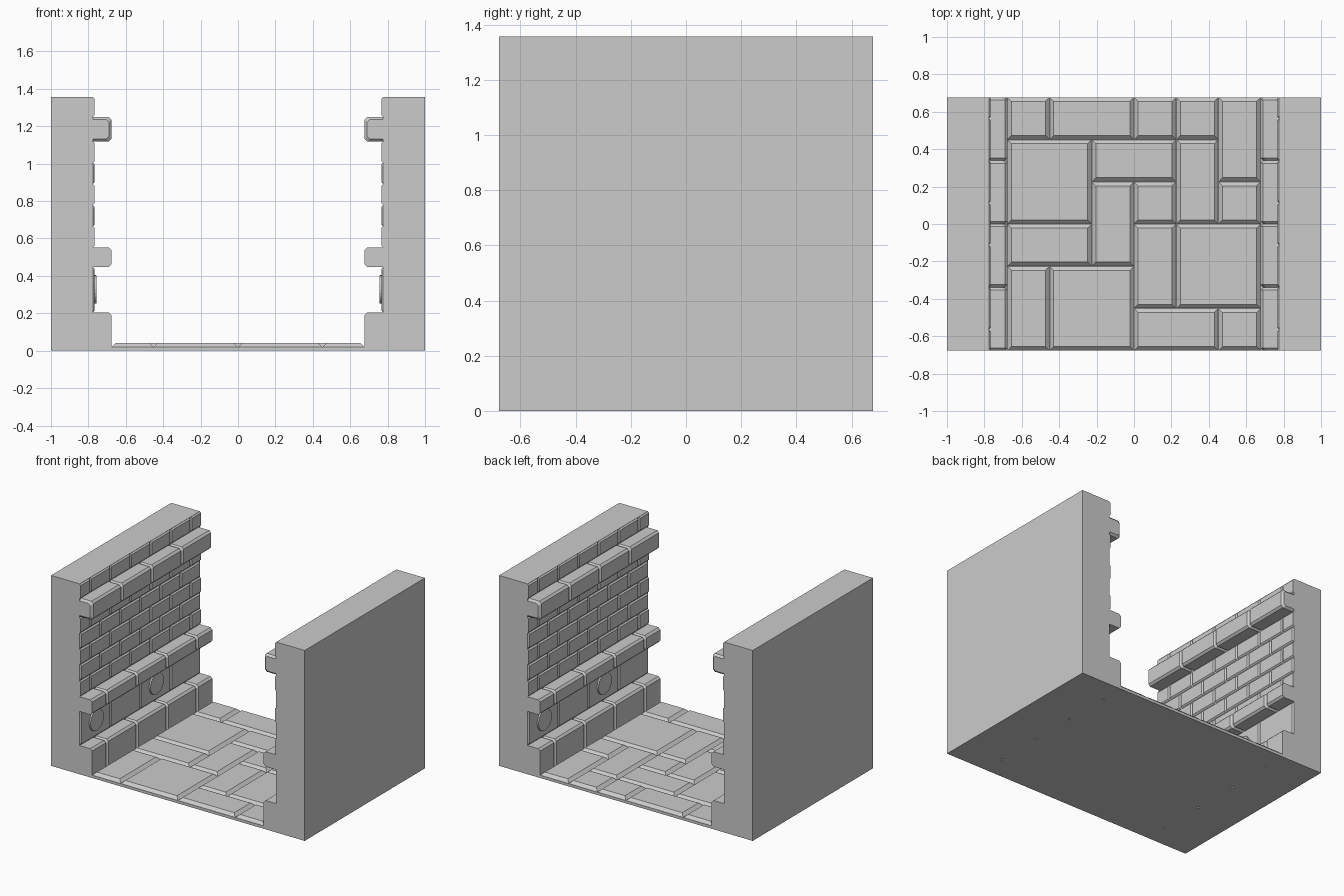
import bpy, bmesh, math
from mathutils import Matrix

if "Cube" in bpy.data.objects:
    bpy.data.objects.remove(bpy.data.objects["Cube"])

HY = 0.677          # half depth
FACE, LEDGE = -0.766, -0.677   # inner faces of brickwork and ledges
BACK = -0.79        # blocks are sunk into the wall core to here


def finish(bm, name):
    bmesh.ops.recalc_face_normals(bm, faces=bm.faces)
    mesh = bpy.data.meshes.new(name)
    bm.to_mesh(mesh)
    bm.free()
    obj = bpy.data.objects.new(name, mesh)
    bpy.context.collection.objects.link(obj)
    return obj


def loft(bm, sections):
    rings = [[bm.verts.new(p) for p in s] for s in sections]
    n = len(rings[0])
    for a, b in zip(rings, rings[1:]):
        for i in range(n):
            j = (i + 1) % n
            bm.faces.new((a[i], a[j], b[j], b[i]))
    bm.faces.new(rings[0][::-1])
    bm.faces.new(rings[-1])


def box(bm, x0, x1, y0, y1, z0, z1):
    loft(bm, [[(x0, y0, z), (x1, y0, z), (x1, y1, z), (x0, y1, z)] for z in (z0, z1)])


def stone(bm, y0, y1, z0, z1, xf, c, taper0, taper1, flat_bottom):
    """Chamfered stone running along y; ends taper into a V joint unless cut flush."""
    def section(y, d):
        a, lo, hi = xf - d, z0 + (0 if flat_bottom else d), z1 - d
        cb = 0 if flat_bottom else c
        return [(BACK, y, lo), (a - cb, y, lo), (a, y, lo + cb),
                (a, y, hi - c), (a - c, y, hi), (BACK, y, hi)]
    s = [section(y0, c)] if taper0 else []
    s.append(section(y0 + (c if taper0 else 0), 0))
    s.append(section(y1 - (c if taper1 else 0), 0))
    if taper1:
        s.append(section(y1, c))
    loft(bm, s)


def course(name, z0, z1, xf, count, half_offset, c=0.01, flat_bottom=False):
    """A full row of stones, half-offset rows are cut flush at both ends."""
    bm = bmesh.new()
    step = 2 * HY / count
    cuts = [-HY + step * i for i in range(count + 1)]
    if half_offset:
        cuts = [-HY] + [y + step / 2 for y in cuts[:-1]] + [HY]
    last = len(cuts) - 2
    for i, (a, b) in enumerate(zip(cuts, cuts[1:])):
        stone(bm, a, b, z0, z1, xf, c,
              not (half_offset and i == 0), not (half_offset and i == last), flat_bottom)
    return finish(bm, name)


# Left wall: solid core
bm = bmesh.new()
box(bm, -1, FACE - 0.009, -HY, HY, 0, 1.357)
wall = [finish(bm, "wall_core")]

# Plinth, panels, ledges and brick rows
wall += [
    course("plinth", 0.0, 0.205, LEDGE, 4, True, 0.014, True),
    course("lower_panels", 0.205, 0.447, FACE, 4, False),
    course("middle_ledge", 0.447, 0.553, LEDGE, 4, True, 0.014),
    course("top_ledge", 1.118, 1.25, LEDGE, 4, False, 0.014),
    course("cap_bricks", 1.25, 1.357, FACE, 6, True),
]
row = (1.118 - 0.553) / 5
for i in range(5):
    z = 0.553 + row * i
    wall.append(course("brick_row", z, z + row, FACE, 6, i % 2 == 0))

# Round bosses on alternate panels
bm = bmesh.new()
for y in (-0.506, 0.169):
    bmesh.ops.create_cone(
        bm, cap_ends=True, segments=24, radius1=0.08, radius2=0.075, depth=0.03,
        matrix=Matrix.Translation((-0.771, y, 0.328)) @ Matrix.Rotation(math.pi / 2, 4, 'Y'))
wall.append(finish(bm, "round_bosses"))

# Right wall: the left wall turned half way round
for part in wall:
    twin = part.copy()
    twin.name = part.name + "_right"
    twin.rotation_euler.z = math.pi
    bpy.context.collection.objects.link(twin)
    part.name += "_left"

# Floor slab
bm = bmesh.new()
box(bm, LEDGE, -LEDGE, -HY, HY, 0, 0.02)
finish(bm, "floor_slab")

# Paving: (column, row, width, depth) on a 6 x 6 grid
paving = [
    (0, 5, 1, 1), (1, 5, 2, 1), (3, 5, 1, 1), (4, 5, 1, 1), (5, 4, 1, 2),
    (0, 3, 2, 2), (2, 4, 2, 1), (4, 3, 1, 2), (5, 3, 1, 1), (2, 2, 1, 2),
    (3, 3, 1, 1), (0, 2, 2, 1), (3, 1, 1, 2), (4, 1, 2, 2), (0, 0, 1, 2),
    (1, 0, 2, 2), (3, 0, 2, 1), (5, 0, 1, 1),
]
cell = 2 * HY / 6
bm = bmesh.new()
for col, r, w, d in paving:
    x0, y0 = LEDGE + col * cell, -HY + r * cell
    x1, y1 = x0 + w * cell, y0 + d * cell
    loft(bm, [[(x0 + i, y0 + i, z), (x1 - i, y0 + i, z), (x1 - i, y1 - i, z), (x0 + i, y1 - i, z)]
              for i, z in ((0, 0.019), (0.022, 0.04))])
finish(bm, "paving_stones")
